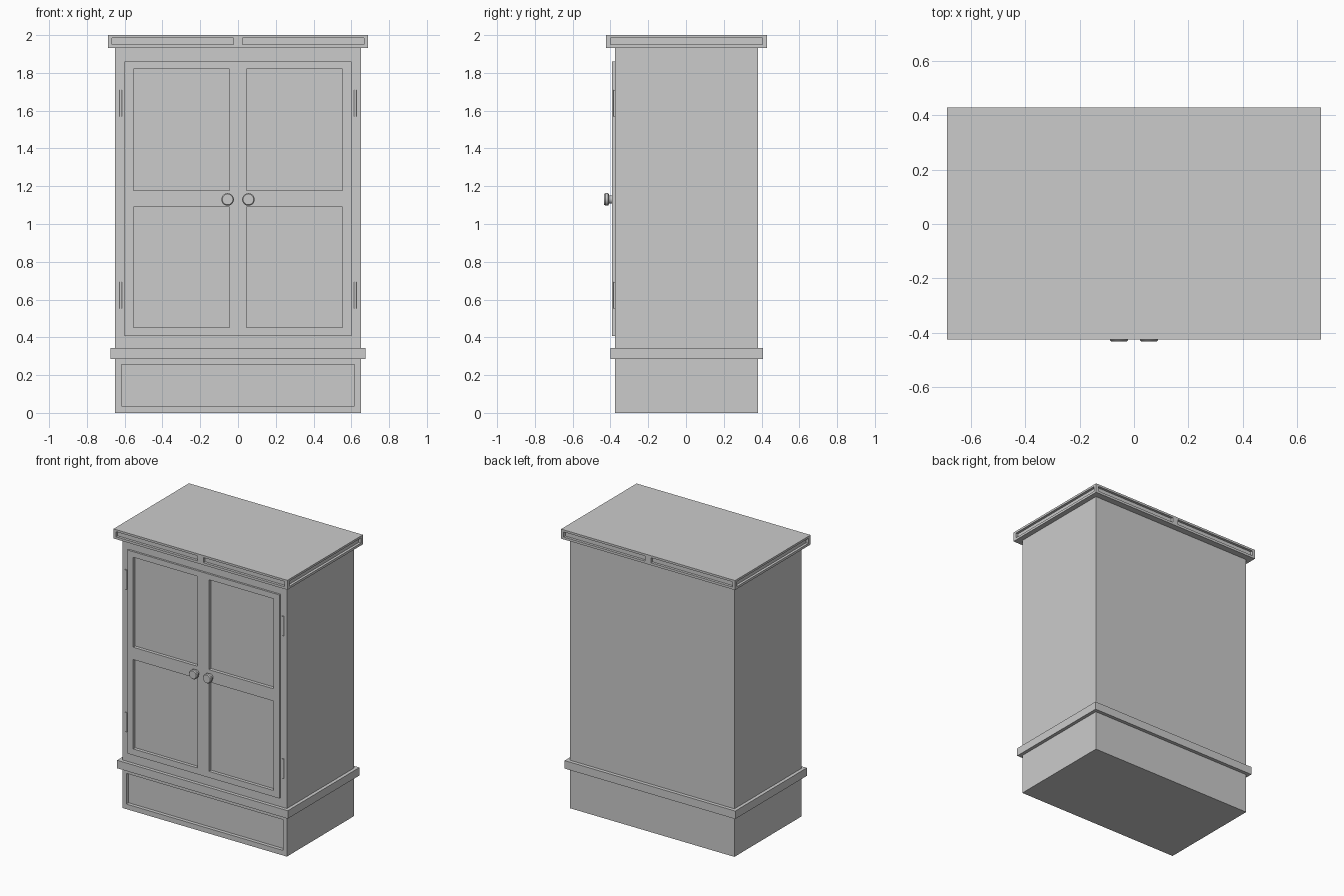
import bpy, bmesh, math
from mathutils import Matrix, Vector

if "Cube" in bpy.data.objects:
    bpy.data.objects.remove(bpy.data.objects["Cube"])


def make_boxes(name, boxes):
    """One object from boxes given as (x0, x1, y0, y1, z0, z1)."""
    bm = bmesh.new()
    for x0, x1, y0, y1, z0, z1 in boxes:
        size = Matrix.Diagonal((x1 - x0, y1 - y0, z1 - z0, 1))
        mid = Vector(((x0 + x1) / 2, (y0 + y1) / 2, (z0 + z1) / 2))
        bmesh.ops.create_cube(bm, size=1, matrix=Matrix.Translation(mid) @ size)
    return finish(name, bm)


def finish(name, bm):
    me = bpy.data.meshes.new(name)
    bm.to_mesh(me)
    bm.free()
    ob = bpy.data.objects.new(name, me)
    bpy.context.collection.objects.link(ob)
    return ob


def recess(ob, cutter):
    mod = ob.modifiers.new("recess", 'BOOLEAN')
    mod.operation = 'DIFFERENCE'
    mod.solver = 'EXACT'
    mod.object = cutter
    cutter.hide_render = True
    cutter.hide_viewport = True
    cutter.display_type = 'WIRE'


def smooth(ob):
    bpy.ops.object.select_all(action='DESELECT')
    ob.select_set(True)
    bpy.context.view_layer.objects.active = ob
    bpy.ops.object.shade_smooth_by_angle(angle=math.radians(35))


def lathe(name, profile, x, z, steps=32):
    """Revolve (radius, y) points about the y axis through (x, z)."""
    bm = bmesh.new()
    vs = [bm.verts.new((x + r, y, z)) for r, y in profile]
    es = [bm.edges.new(p) for p in zip(vs, vs[1:])]
    bmesh.ops.spin(bm, geom=vs + es, cent=(x, 0, z), axis=(0, 1, 0),
                   angle=2 * math.pi, steps=steps)
    bmesh.ops.remove_doubles(bm, verts=bm.verts, dist=1e-5)
    bmesh.ops.recalc_face_normals(bm, faces=bm.faces)
    ob = finish(name, bm)
    smooth(ob)


# Cabinet body and its door slab
body = make_boxes("cabinet_body", [(-.65, .65, -.377, .382, 0, 1.94)])
doors = make_boxes("double_doors", [(-.6, .6, -.391, -.36, .407, 1.86)])

# Sunken door panels, two per door, cut through the slab into the body
panels = [(x0, x1, -.45, -.368, z0, z1)
          for x0, x1 in ((-.554, -.045), (.045, .554))
          for z0, z1 in ((.452, 1.09), (1.178, 1.82))]
door_cutter = make_boxes("door_panel_cutter", panels)
recess(doors, door_cutter)
recess(body, door_cutter)

# Sunken plinth panel
recess(body, make_boxes("plinth_panel_cutter",
                        [(-.618, .618, -.45, -.352, .036, .255)]))

# Belt moulding
make_boxes("belt_moulding", [(-.674, .674, -.401, .407, .286, .343)])

# Crown with sunken panels on every side
X, Y0, Y1, D = .687, -.424, .428, .018
crown = make_boxes("crown", [(-X, X, Y0, Y1, 1.932, 2)])
Z = (1.949, 1.985)
slots = []
for x0, x1 in ((-.666, -.023), (.023, .666)):
    slots += [(x0, x1, Y0 - .1, Y0 + D, *Z), (x0, x1, Y1 - D, Y1 + .1, *Z)]
for x0, x1 in ((-X - .1, -X + D), (X - D, X + .1)):
    slots.append((x0, x1, Y0 + .024, Y1 - .024, *Z))
recess(crown, make_boxes("crown_panel_cutter", slots))

# Knobs and hinges, mirrored left and right
knob = [(0, -.433), (.028, -.433), (.033, -.427), (.033, -.413),
        (.028, -.409), (.022, -.407), (.022, -.365), (0, -.365)]
for side, s in (("left", -1), ("right", 1)):
    lathe(f"{side}_knob", knob, s * .055, 1.13)
    for level, z in (("lower", .622), ("upper", 1.64)):
        bm = bmesh.new()
        bmesh.ops.create_cone(bm, cap_ends=True, segments=16, radius1=.007,
                              radius2=.007, depth=.14,
                              matrix=Matrix.Translation((s * .62, -.378, z)))
        smooth(finish(f"{side}_{level}_hinge", bm))
